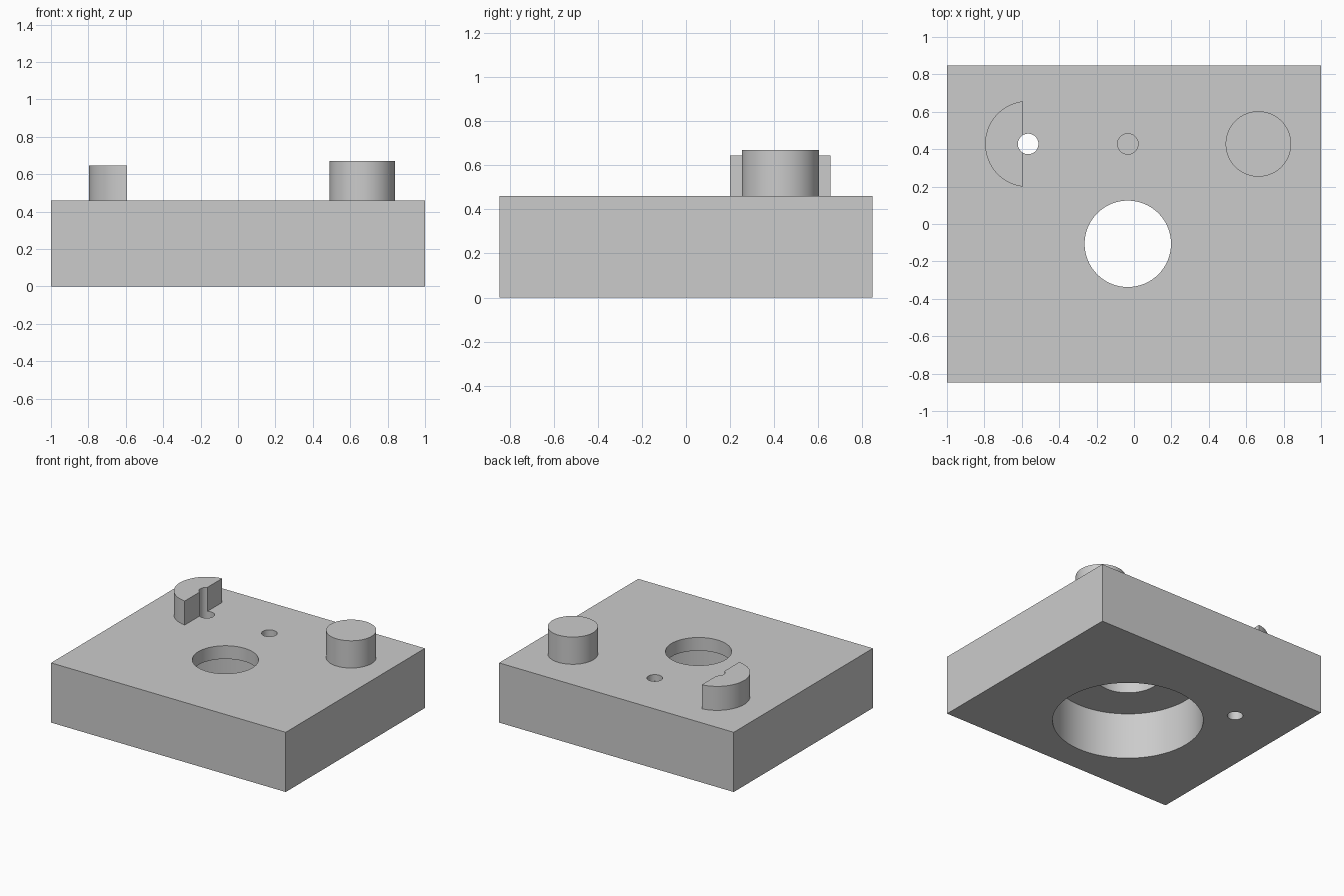
import bpy
import math

cube = bpy.data.objects.get("Cube")
if cube:
    bpy.data.objects.remove(cube, do_unlink=True)

grey = bpy.data.materials.new("plain_grey")
grey.use_nodes = True
colour = (0.6, 0.6, 0.6, 1)
grey.diffuse_color = colour
grey.node_tree.nodes["Principled BSDF"].inputs["Base Color"].default_value = colour

TOP = 0.46
ROW_Y = 0.428
HOLE_X = -0.566
BORE = (-0.033, -0.106)


def box(name, low, high):
    bpy.ops.mesh.primitive_cube_add(size=1, location=[(a + b) / 2 for a, b in zip(low, high)])
    obj = bpy.context.object
    obj.name = name
    obj.scale = [b - a for a, b in zip(low, high)]
    bpy.ops.object.transform_apply(location=False, rotation=False, scale=True)
    obj.data.materials.append(grey)
    return obj


def cylinder(name, centre, radius, z0, z1, sides=96):
    bpy.ops.mesh.primitive_cylinder_add(vertices=sides, radius=radius, depth=z1 - z0,
                                        location=(*centre, (z0 + z1) / 2))
    obj = bpy.context.object
    obj.name = name
    obj.data.materials.append(grey)
    return obj


def cut(target, cutter):
    cutter.hide_render = True
    mod = target.modifiers.new(cutter.name, "BOOLEAN")
    mod.operation = "DIFFERENCE"
    mod.solver = "EXACT"
    mod.object = cutter
    bpy.context.view_layer.objects.active = target
    bpy.ops.object.modifier_apply(modifier=mod.name)


# Solid parts
block = box("base_block", (-1, -0.847, 0), (1, 0.847, TOP))
round_boss = cylinder("round_boss", (0.665, ROW_Y), 0.175, TOP, 0.67)
half_boss = cylinder("half_boss", (HOLE_X, ROW_Y), 0.23, TOP, 0.645)

# Stepped bore, wide from below, and the two small holes
through = cylinder("through_hole_cutter", (HOLE_X, ROW_Y), 0.055, -0.1, 1, 48)
flat = box("flat_cutter", (-0.594, 0, 0.3), (0, 1, 1))
bore = cylinder("bore_cutter", BORE, 0.231, -0.1, 1)
counterbore = cylinder("counterbore_cutter", BORE, 0.528, -0.1, 0.358, 128)
blind = cylinder("blind_hole_cutter", (BORE[0], ROW_Y), 0.055, TOP - 0.05, 1, 48)
cutters = (through, flat, bore, counterbore, blind)

for cutter in (counterbore, bore, through, blind):
    cut(block, cutter)
for cutter in (flat, through):
    cut(half_boss, cutter)
for cutter in cutters:
    bpy.data.objects.remove(cutter, do_unlink=True)

# Smooth round walls with sharp rims
for obj in (block, round_boss, half_boss):
    bpy.ops.object.select_all(action="DESELECT")
    obj.select_set(True)
    bpy.context.view_layer.objects.active = obj
    bpy.ops.object.shade_smooth_by_angle(angle=math.radians(30))
